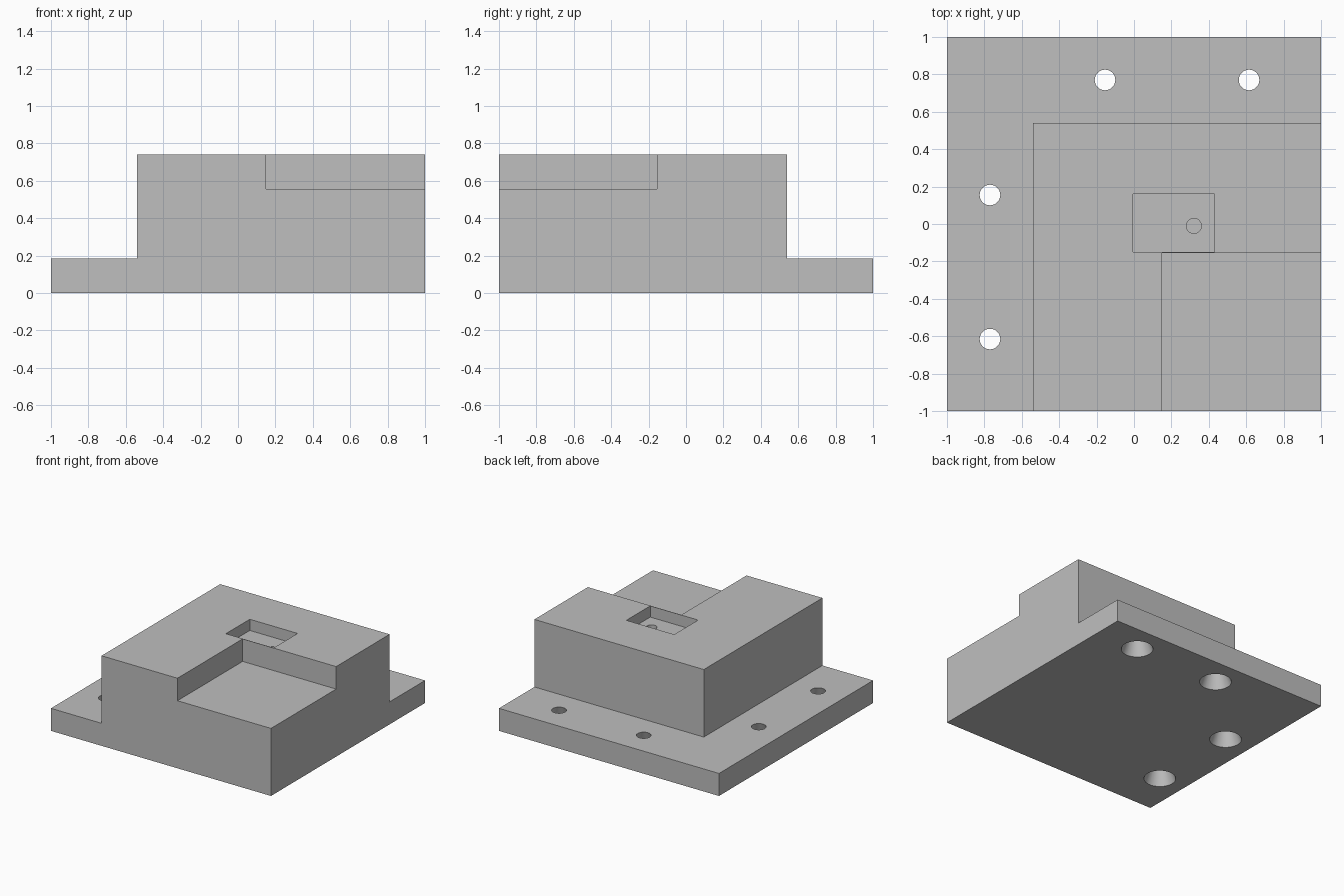
import bpy

if "Cube" in bpy.data.objects:
    bpy.data.objects.remove(bpy.data.objects["Cube"])

grey = bpy.data.materials.new("plain_grey")
grey.diffuse_color = (0.52, 0.52, 0.52, 1)
grey.use_nodes = True
grey.node_tree.nodes["Principled BSDF"].inputs["Base Color"].default_value = grey.diffuse_color

TOP, PLATE, STEP, POCKET = 0.74, 0.185, 0.555, 0.648


def box(name, lo, hi):
    """Box spanning two opposite corners."""
    bpy.ops.mesh.primitive_cube_add(size=1, location=[(a + b) / 2 for a, b in zip(lo, hi)])
    ob = bpy.context.object
    ob.name = name
    ob.scale = [b - a for a, b in zip(lo, hi)]
    bpy.ops.object.transform_apply(location=True, rotation=True, scale=True)
    return ob


def taper(name, x, y, z0, z1, r0, r1):
    """Round cutter with radius r0 at z0 and r1 at z1."""
    bpy.ops.mesh.primitive_cone_add(vertices=48, radius1=r0, radius2=r1, depth=z1 - z0,
                                    location=(x, y, (z0 + z1) / 2))
    bpy.context.object.name = name
    return bpy.context.object


def cut(body, cutter):
    mod = body.modifiers.new(cutter.name, 'BOOLEAN')
    mod.operation = 'DIFFERENCE'
    mod.solver = 'EXACT'
    mod.object = cutter
    bpy.context.view_layer.objects.active = body
    bpy.ops.object.modifier_apply(modifier=mod.name)
    bpy.data.objects.remove(cutter, do_unlink=True)


# Solid block
body = box("mounting_block", (-1, -1, 0), (1, 1, TOP))

# Flange ledges on the left and the back
cut(body, box("left_ledge", (-1.2, -1.2, PLATE), (-0.54, 1.2, 1)))
cut(body, box("back_ledge", (-1.3, 0.54, PLATE), (1.2, 1.3, 1)))

# Corner step and the small pocket behind it, divided by a thin wall
cut(body, box("corner_step", (0.15, -1.2, STEP), (1.2, -0.154, 1)))
cut(body, box("pocket", (-0.005, -0.15, POCKET), (0.43, 0.16, 1)))

# Blind hole in the pocket floor
cut(body, taper("blind_hole", 0.32, -0.01, 0.3, 0.69, 0.04, 0.04))

# Tapered screw holes through the flange, wide at the underside
R_LOW, R_HIGH, EXTRA = 0.12, 0.055, 0.02
slope = (R_LOW - R_HIGH) / PLATE
for x, y in ((-0.155, 0.77), (0.615, 0.77), (-0.77, 0.155), (-0.77, -0.615)):
    cut(body, taper("screw_hole", x, y, -EXTRA, PLATE + EXTRA,
                    R_LOW + slope * EXTRA, R_HIGH - slope * EXTRA))

# Colour and shading
body.data.materials.clear()
body.data.materials.append(grey)
for p in body.data.polygons:
    p.material_index = 0
bpy.ops.object.select_all(action='DESELECT')
body.select_set(True)
bpy.context.view_layer.objects.active = body
bpy.ops.object.shade_smooth_by_angle(angle=0.5)
